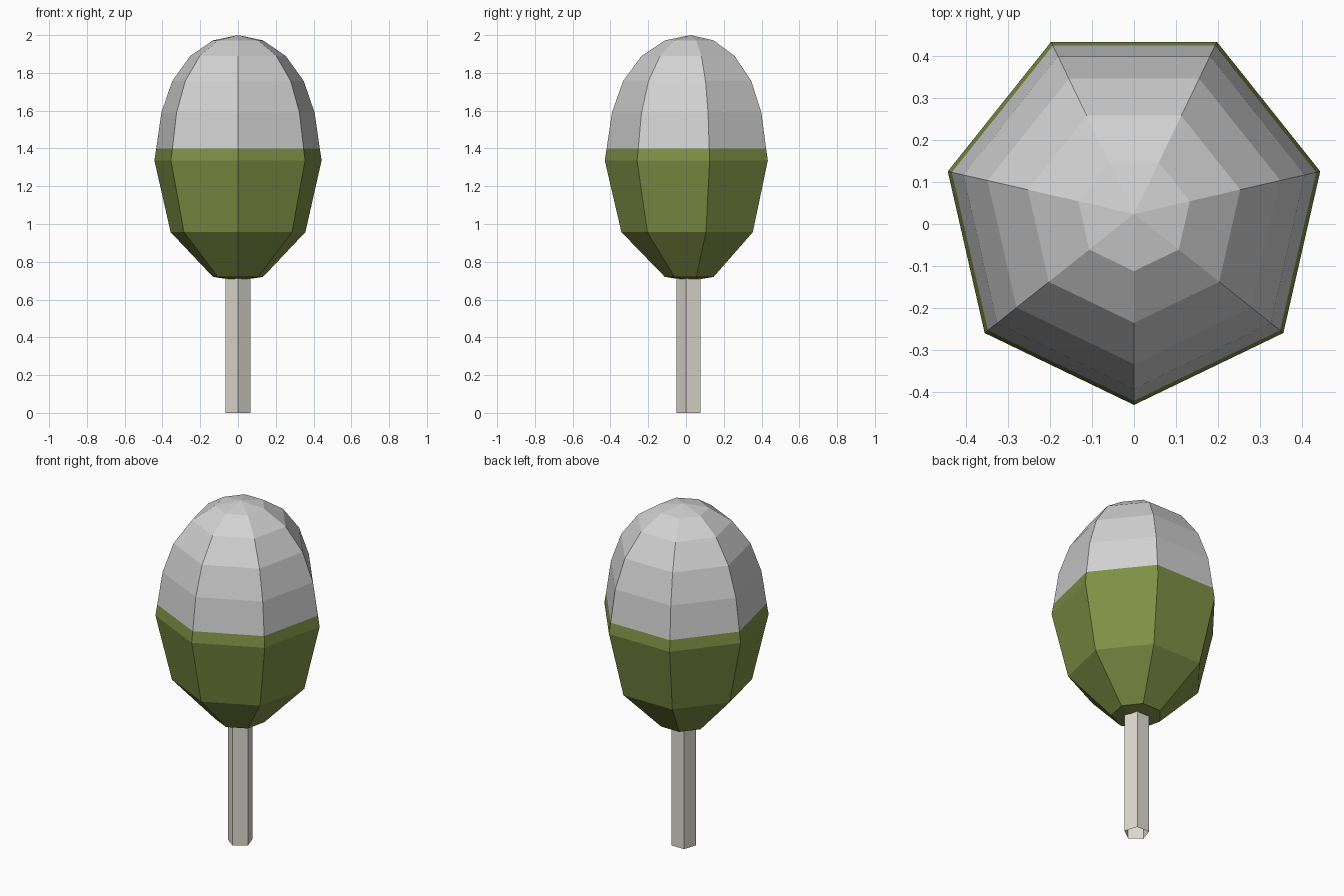
import bpy, bmesh
from math import sin, cos, pi

cube = bpy.data.objects.get("Cube")
if cube:
    bpy.data.objects.remove(cube)


def material(name, color):
    m = bpy.data.materials.new(name)
    m.use_nodes = True
    m.diffuse_color = (*color, 1)
    m.node_tree.nodes["Principled BSDF"].inputs["Base Color"].default_value = (*color, 1)
    return m


def lathe(name, sides, profile, y, mat):
    """Flat-faced solid from (radius, height) rings, one corner facing the front."""
    bm = bmesh.new()
    rings = []
    for r, z in profile:
        if r == 0:
            rings.append([bm.verts.new((0, y, z))] * sides)
        else:
            angles = [2 * pi * i / sides - pi / 2 for i in range(sides)]
            rings.append([bm.verts.new((r * cos(a), y + r * sin(a), z)) for a in angles])
    for low, high in zip(rings, rings[1:]):
        for i in range(sides):
            j = (i + 1) % sides
            corners = [low[i], low[j], high[j], high[i]]
            bm.faces.new(list(dict.fromkeys(corners)))
    mesh = bpy.data.meshes.new(name)
    bm.to_mesh(mesh)
    bm.free()
    mesh.materials.append(mat)
    obj = bpy.data.objects.new(name, mesh)
    bpy.context.collection.objects.link(obj)
    return obj


green = material("leaf green", (0.22, 0.28, 0.06))
snow = material("snow grey", (0.64, 0.64, 0.64))
bark = material("pale bark", (0.73, 0.71, 0.63))

# Trunk: open five-sided tube reaching up into the crown
lathe("trunk", 5, [(0.069, 0), (0.069, 0.8)], 0.02, bark)

# Crown: leafy lower part with a snow-covered top
crown = lathe("crown", 7, [
    (0, 0.70), (0.136, 0.72), (0.366, 0.957), (0.454, 1.336), (0.444, 1.4),
    (0.416, 1.59), (0.357, 1.757), (0.259, 1.89), (0.136, 1.972), (0, 2)], 0.024, green)
crown.data.materials.append(snow)
for face in crown.data.polygons:
    face.material_index = int(face.center.z > 1.4)
